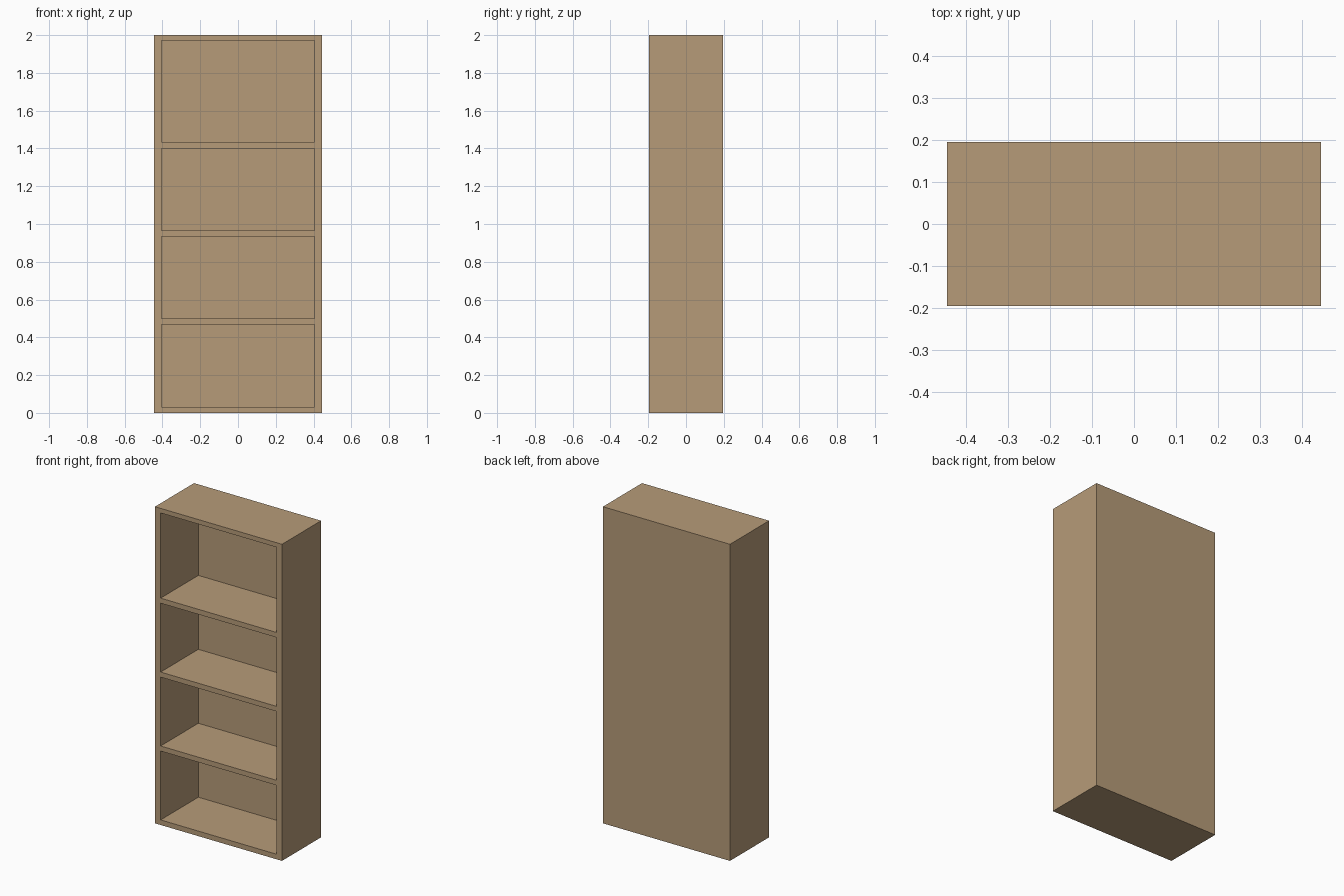
import bpy

if "Cube" in bpy.data.objects:
    bpy.data.objects.remove(bpy.data.objects["Cube"])

W, D, H = 0.888, 0.39, 2.0      # overall size
SIDE, BOARD, BACK = 0.04, 0.032, 0.014


def box(name, lo, hi):
    bpy.ops.mesh.primitive_cube_add(size=1, location=[(a + b) / 2 for a, b in zip(lo, hi)])
    ob = bpy.context.object
    ob.name = name
    ob.scale = [b - a for a, b in zip(lo, hi)]
    bpy.ops.object.transform_apply(location=True, rotation=False, scale=True)
    return ob


# Solid body of the bookcase
bookcase = box("bookcase", (-W / 2, -D / 2, 0), (W / 2, D / 2, H))

# Compartments: three equal ones and a taller one on top
z = BOARD
for i, height in enumerate([0.435, 0.435, 0.435, 0.538]):
    cutter = box(f"compartment_cutter_{i + 1}",
                 (-W / 2 + SIDE, -D / 2 - 0.1, z),
                 (W / 2 - SIDE, D / 2 - BACK, z + height))
    cutter.hide_render = True
    z += height + BOARD
    mod = bookcase.modifiers.new("compartment", 'BOOLEAN')
    mod.operation = 'DIFFERENCE'
    mod.solver = 'EXACT'
    mod.object = cutter
    bpy.context.view_layer.objects.active = bookcase
    bpy.ops.object.modifier_apply(modifier=mod.name)
    bpy.data.objects.remove(cutter, do_unlink=True)

# Light wood
wood = bpy.data.materials.new("wood")
wood.diffuse_color = (0.47, 0.33, 0.19, 1)
wood.use_nodes = True
wood.node_tree.nodes["Principled BSDF"].inputs["Base Color"].default_value = wood.diffuse_color
bookcase.data.materials.clear()
bookcase.data.materials.append(wood)
for p in bookcase.data.polygons:
    p.material_index = 0
